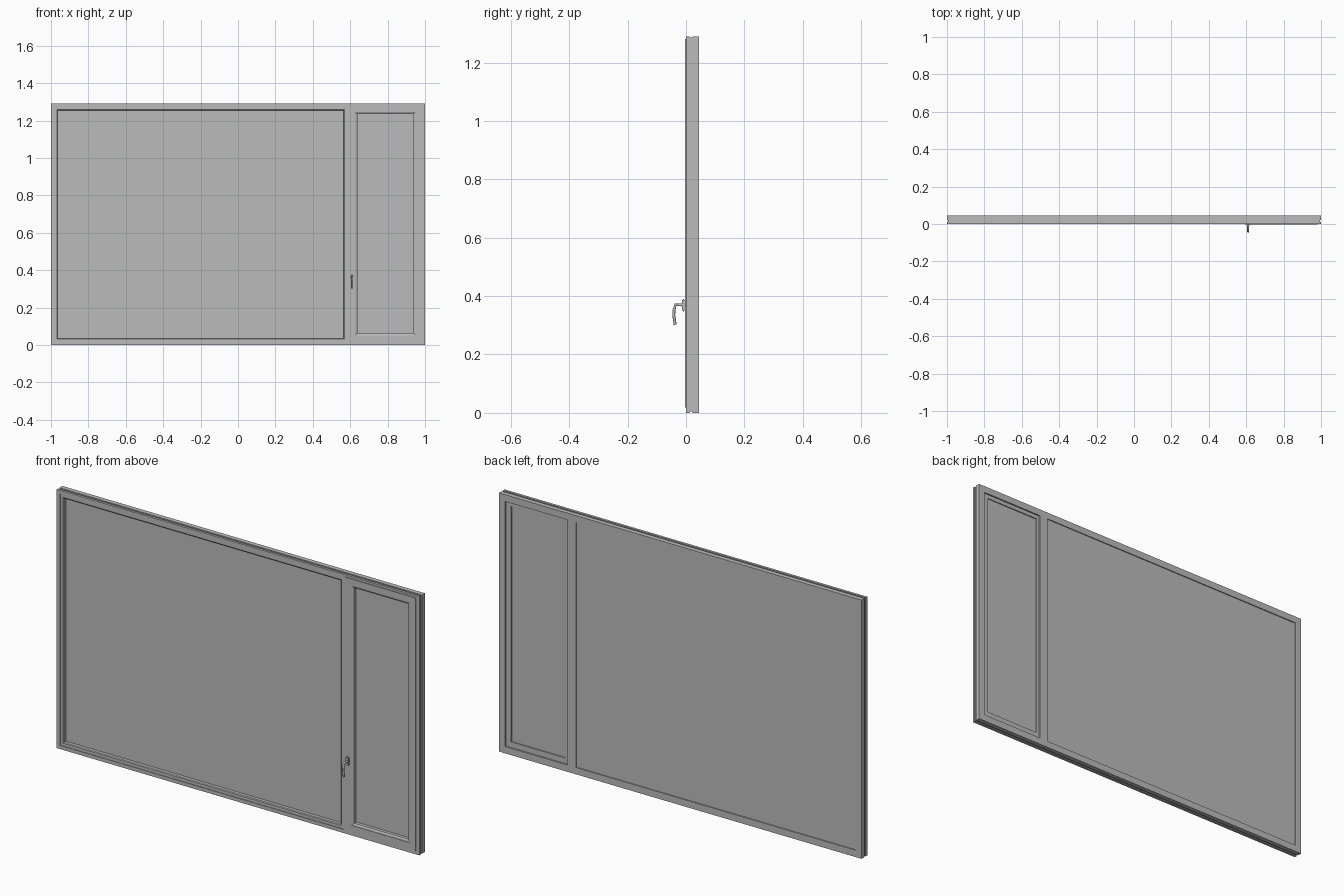
import bpy, bmesh
from mathutils import Vector

cube = bpy.data.objects.get("Cube")
if cube:
    bpy.data.objects.remove(cube)

grey = bpy.data.materials.new("window_grey")
grey.use_nodes = True
colour = (0.5, 0.5, 0.5, 1)
grey.diffuse_color = colour
grey.node_tree.nodes["Principled BSDF"].inputs["Base Color"].default_value = colour


def finish(name, bm):
    bmesh.ops.recalc_face_normals(bm, faces=bm.faces)
    mesh = bpy.data.meshes.new(name)
    bm.to_mesh(mesh)
    bm.free()
    mesh.materials.append(grey)
    obj = bpy.data.objects.new(name, mesh)
    bpy.context.collection.objects.link(obj)
    return obj


def ring(name, rect, profile):
    """Sweep a closed (inset, y) profile round a rectangle, with mitred corners."""
    x0, x1, z0, z1 = rect
    bm = bmesh.new()
    loops = [[bm.verts.new(p) for p in ((x0 + d, y, z0 + d), (x1 - d, y, z0 + d),
                                        (x1 - d, y, z1 - d), (x0 + d, y, z1 - d))]
             for d, y in profile]
    for a, b in zip(loops, loops[1:] + loops[:1]):
        for i in range(4):
            j = (i + 1) % 4
            bm.faces.new((a[i], a[j], b[j], b[i]))
    return finish(name, bm)


def box(name, x, y, z, bevel=0):
    bm = bmesh.new()
    bmesh.ops.create_cube(bm, size=1)
    for v in bm.verts:
        v.co = Vector([(r[0] + r[1]) / 2 + c * (r[1] - r[0]) for r, c in zip((x, y, z), v.co)])
    if bevel:
        bmesh.ops.bevel(bm, geom=bm.edges[:], offset=bevel, segments=2, affect='EDGES')
    return finish(name, bm)


# Outer frame with a groove round its edge
ring("outer_frame", (-1, 1, 0, 1.29),
     [(0, 0), (0, 0.012), (0.005, 0.012), (0.005, 0.022), (0, 0.022), (0, 0.045),
      (0.034, 0.045), (0.034, 0.032), (0.018, 0.032), (0.018, 0)])
box("mullion", (0.583, 0.598), (0, 0.032), (0.018, 1.272))
box("mullion_back", (0.575, 0.621), (0.032, 0.045), (0.034, 1.256))

# Fixed pane and its sloping glazing bead
ring("fixed_bead", (-0.982, 0.583, 0.018, 1.272),
     [(0, 0.003), (0, 0.032), (0.018, 0.032), (0.018, 0.006), (0.014, 0.003)])
box("fixed_glass", (-0.97, 0.576), (0.022, 0.04), (0.03, 1.26))

# Opening sash with an overlapping lip
ring("opening_sash", (0.594, 0.982, 0.018, 1.28),
     [(0, -0.004), (0, 0), (0.006, 0), (0.006, 0.038), (0.044, 0.038),
      (0.044, 0.004), (0.034, -0.001), (0.034, -0.004)])
box("sash_glass", (0.63, 0.946), (0.02, 0.033), (0.055, 1.245))

# Handle: base plate, neck and curved lever
box("handle_plate", (0.601, 0.619), (-0.013, -0.004), (0.348, 0.39), 0.003)
curve = bpy.data.curves.new("handle_lever", 'CURVE')
curve.dimensions = '3D'
curve.bevel_depth = 0.005
curve.bevel_resolution = 2
curve.use_fill_caps = True
path = [(-0.01, 0.37), (-0.036, 0.37), (-0.041, 0.352), (-0.042, 0.335), (-0.037, 0.302)]
spline = curve.splines.new('POLY')
spline.points.add(len(path) - 1)
for point, (y, z) in zip(spline.points, path):
    point.co = (0.61, y, z, 1)
lever = bpy.data.objects.new("handle_lever", curve)
curve.materials.append(grey)
bpy.context.collection.objects.link(lever)
